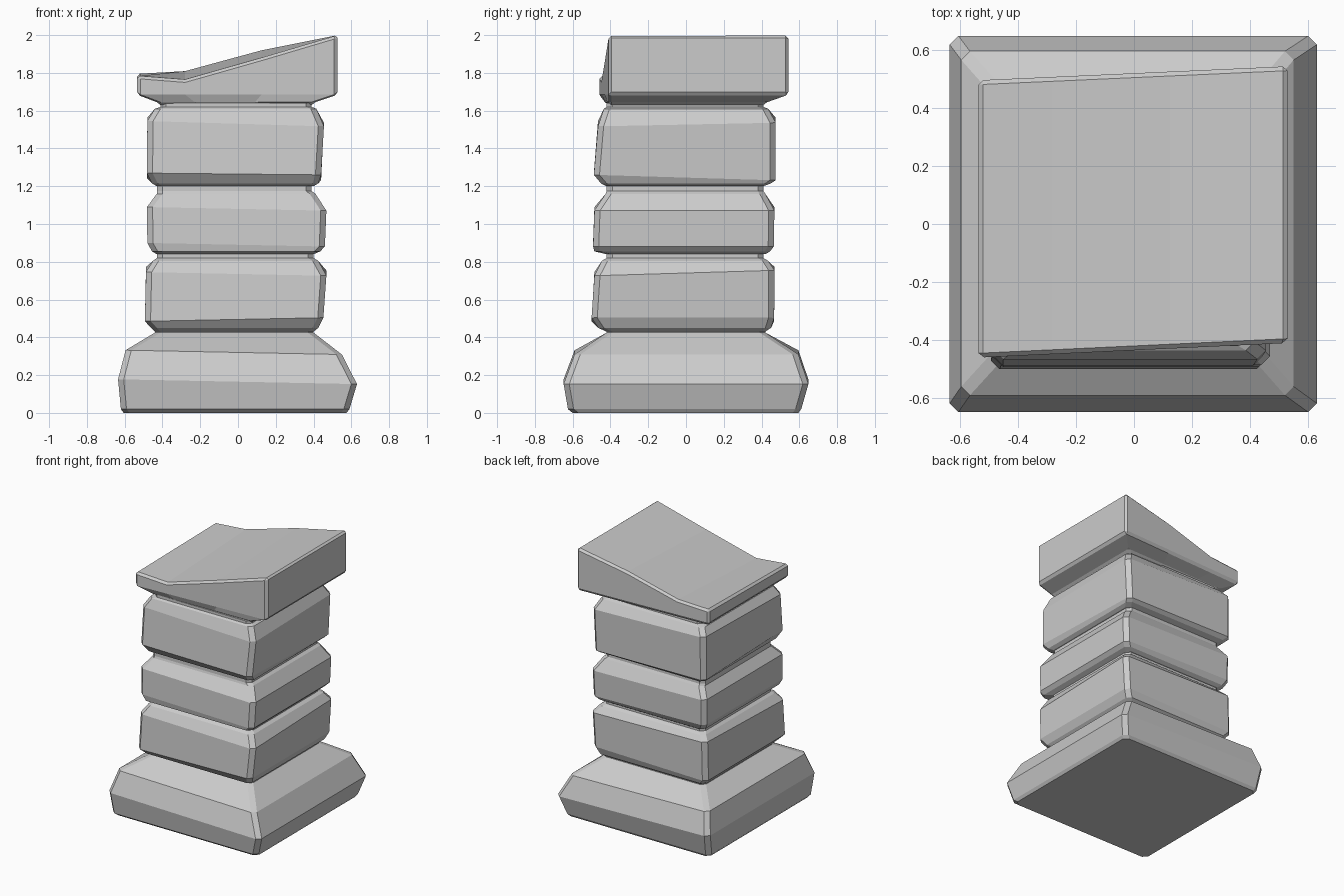
import bpy, bmesh


def finish(name, bm):
    bmesh.ops.recalc_face_normals(bm, faces=bm.faces)
    mesh = bpy.data.meshes.new(name)
    bm.to_mesh(mesh)
    bm.free()
    obj = bpy.data.objects.new(name, mesh)
    bpy.context.collection.objects.link(obj)
    return obj


def bridge(bm, rings):
    for a, b in zip(rings, rings[1:]):
        n = len(a)
        for i in range(n):
            j = (i + 1) % n
            bm.faces.new((a[i], a[j], b[j], b[i]))


def stone(name, levels, c=0.03):
    """Loft of chamfered squares: (z, x0, x1, y0, y1[, rise along x, rise along y])."""
    bm = bmesh.new()
    rings = []
    for z, x0, x1, y0, y1, *tilt in levels:
        tx, ty = tilt or (0, 0)
        pts = [(x0 + c, y0), (x1 - c, y0), (x1, y0 + c), (x1, y1 - c),
               (x1 - c, y1), (x0 + c, y1), (x0, y1 - c), (x0, y0 + c)]
        rings.append([bm.verts.new((x, y, z + tx * x + ty * y)) for x, y in pts])
    bridge(bm, rings)
    bm.faces.new(rings[0])
    bm.faces.new(rings[-1])
    return finish(name, bm)


# Flared base
stone("base", [
    (0.00, -0.605, 0.575, -0.60, 0.595),
    (0.02, -0.62, 0.59, -0.625, 0.61),
    (0.165, -0.635, 0.63, -0.648, 0.648, -0.02, 0),
    (0.32, -0.595, 0.55, -0.59, 0.595, -0.02, 0),
    (0.425, -0.44, 0.40, -0.42, 0.42),
    (0.435, -0.44, 0.40, -0.42, 0.42)])

# Three column stones
stone("lower_block", [
    (0.43, -0.44, 0.40, -0.42, 0.42),
    (0.45, -0.46, 0.425, -0.465, 0.45),
    (0.495, -0.493, 0.452, -0.50, 0.467, 0.02, 0),
    (0.75, -0.487, 0.468, -0.485, 0.468, -0.02, 0.03),
    (0.805, -0.45, 0.425, -0.445, 0.435),
    (0.82, -0.43, 0.40, -0.42, 0.41),
    (0.84, -0.43, 0.40, -0.42, 0.41)])
stone("middle_block", [
    (0.84, -0.43, 0.40, -0.42, 0.42),
    (0.855, -0.455, 0.435, -0.485, 0.445),
    (0.89, -0.48, 0.46, -0.492, 0.465, -0.02, 0),
    (1.08, -0.482, 0.468, -0.485, 0.468, -0.02, 0),
    (1.16, -0.43, 0.41, -0.425, 0.42),
    (1.175, -0.43, 0.39, -0.42, 0.41),
    (1.20, -0.43, 0.39, -0.42, 0.41)])
stone("upper_block", [
    (1.20, -0.43, 0.40, -0.42, 0.41),
    (1.215, -0.455, 0.425, -0.45, 0.45),
    (1.25, -0.482, 0.44, -0.488, 0.475, -0.01, -0.03),
    (1.54, -0.48, 0.455, -0.466, 0.475, -0.03, 0.02),
    (1.61, -0.44, 0.415, -0.435, 0.435),
    (1.62, -0.41, 0.39, -0.42, 0.41),
    (1.64, -0.41, 0.39, -0.42, 0.41)])

# Slanted capstone: columns run along the front edge, then back along the rear
bm = bmesh.new()
steps = [0, 0.24, 0.62, 1]
top_front = [1.785, 1.765, 1.88, 2.0]
top_back = [1.795, 1.81, 1.92, 2.0]


def cap_ring(x0, x1, fl, fr, bl, br, zf, zb):
    front = [(x0 + (x1 - x0) * t, fl + (fr - fl) * t, z) for t, z in zip(steps, zf)]
    back = [(x0 + (x1 - x0) * t, bl + (br - bl) * t, z) for t, z in zip(steps, zb)]
    return [bm.verts.new(p) for p in front + back[::-1]]


rings = [
    cap_ring(-0.41, 0.39, -0.42, -0.41, 0.40, 0.41, [1.63] * 4, [1.63] * 4),
    cap_ring(-0.43, 0.41, -0.43, -0.41, 0.41, 0.43, [1.645] * 4, [1.645] * 4),
    cap_ring(-0.535, 0.528, -0.46, -0.41, 0.495, 0.543, [1.685] * 4, [1.685] * 4),
    cap_ring(-0.535, 0.528, -0.46, -0.41, 0.495, 0.543, top_front, top_back)]
bridge(bm, rings)
for r in (rings[0], rings[-1]):
    for i in range(3):
        bm.faces.new((r[i], r[i + 1], r[6 - i], r[7 - i]))
cap = finish("slanted_cap", bm)
bev = cap.modifiers.new("edge_chamfer", 'BEVEL')
bev.width = 0.018
bev.segments = 1
bev.limit_method = 'ANGLE'
bev.angle_limit = 0.7
